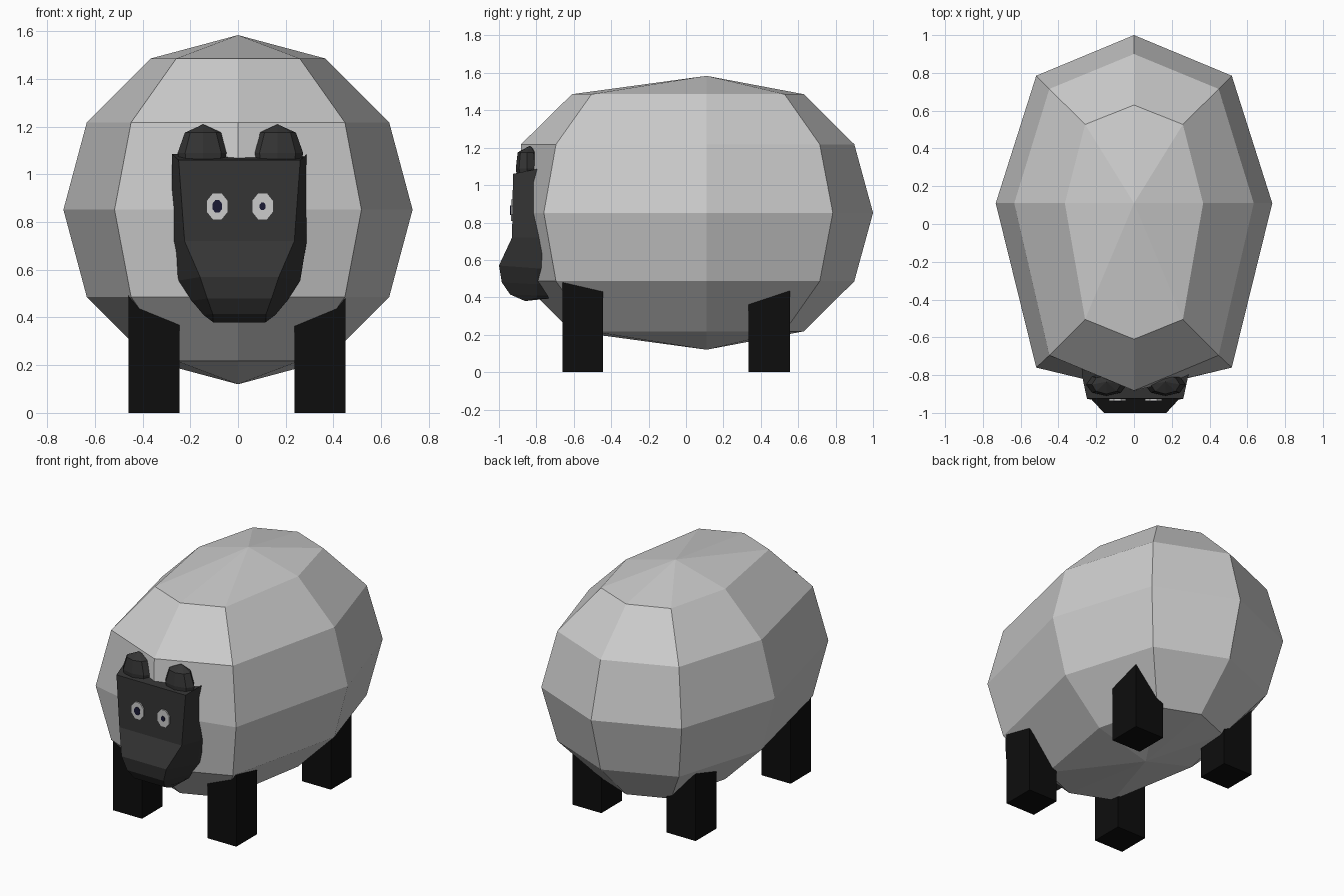
import bpy, bmesh
from math import sin, cos, pi, radians

if "Cube" in bpy.data.objects:
    bpy.data.objects.remove(bpy.data.objects["Cube"])


def material(name, rgb):
    m = bpy.data.materials.new(name)
    m.diffuse_color = (*rgb, 1)
    m.use_nodes = True
    m.node_tree.nodes["Principled BSDF"].inputs["Base Color"].default_value = m.diffuse_color
    return m


DARK = material("dark_face", (0.035, 0.035, 0.035))
BLACK = material("black_legs", (0.004, 0.004, 0.004))
WHITE = material("eye_white", (0.75, 0.75, 0.72))
NAVY = material("pupil_navy", (0.01, 0.01, 0.035))


def loft(name, rings, mat=None):
    """Skin closed rings of points; a one-point ring is a pole, other ends are capped."""
    bm = bmesh.new()
    vs = [[bm.verts.new(p) for p in ring] for ring in rings]
    for a, b in zip(vs, vs[1:]):
        n = max(len(a), len(b))
        for i in range(n):
            j = (i + 1) % n
            quad = [a[i % len(a)], a[j % len(a)], b[j % len(b)], b[i % len(b)]]
            bm.faces.new(list(dict.fromkeys(quad)))
    for end in (vs[0], vs[-1]):
        if len(end) > 2:
            bm.faces.new(end)
    bmesh.ops.recalc_face_normals(bm, faces=bm.faces)
    me = bpy.data.meshes.new(name)
    bm.to_mesh(me)
    bm.free()
    ob = bpy.data.objects.new(name, me)
    bpy.context.collection.objects.link(ob)
    if mat:
        me.materials.append(mat)
    return ob


# Woolly body: eight-sided ball, lengthened and blunt at both ends
MID_Y, MID_Z, R = 0.11, 0.852, 0.732
# per latitude: y of front, front corner, back corner, back
spans = {30: (-0.61, -0.505, 0.527, 0.63), 60: (-0.882, -0.695, 0.715, 0.9),
         90: (-0.885, -0.76, 0.785, 1.0)}
rings = [[(0, MID_Y, MID_Z + R)]]
for lat in range(30, 180, 30):
    f, fc, bc, b = spans[min(lat, 180 - lat)]
    ys = (f, fc, MID_Y, bc, b, bc, MID_Y, fc)
    r, z = R * sin(radians(lat)), MID_Z + R * cos(radians(lat))
    rings.append([(r * sin(k * pi / 4), y, z) for k, y in enumerate(ys)])
rings.append([(0, MID_Y, MID_Z - R)])
loft("woolly_body", rings)

# Legs: four plain posts
for end, y0, y1 in (("front", -0.66, -0.445), ("back", 0.335, 0.555)):
    for side, x0, x1 in (("left", 0.236, 0.45), ("right", -0.46, -0.246)):
        loft(f"{end}_{side}_leg",
             [[(x0, y0, z), (x1, y0, z), (x1, y1, z), (x0, y1, z)] for z in (0, 0.6)], BLACK)

# Head: z front, y front, half width front, z back, half width back
CX = 0.006
levels = [(1.06, -0.925, 0.255, 1.085, 0.282), (0.72, -0.93, 0.23, 0.72, 0.282),
          (0.57, -1.0, 0.165, 0.555, 0.255), (0.48, -0.985, 0.135, 0.47, 0.2),
          (0.415, -0.94, 0.112, 0.41, 0.15), (0.38, -0.86, 0.11, 0.395, 0.13)]
loft("head", [[(CX - wf, yf, zf), (CX + wf, yf, zf), (CX + wb, -0.8, zb), (CX + wb, -0.72, zb),
               (CX - wb, -0.72, zb), (CX - wb, -0.8, zb)]
              for zf, yf, wf, zb, wb in levels], DARK)


# Ears: low eight-sided domes on top of the head
def ear_ring(x, rx, ry, z):
    return [(x + rx * sin(k * pi / 4), -0.85 - ry * cos(k * pi / 4), z) for k in range(8)]


for side, x in (("right", -0.146), ("left", 0.166)):
    loft(f"{side}_ear", [ear_ring(x, 0.1, 0.055, 1.05), ear_ring(x, 0.107, 0.06, 1.09),
                         ear_ring(x, 0.077, 0.05, 1.175), [(x, -0.835, 1.21)]], DARK)


# Eyes: flat eight-sided discs with pupils of unequal size
def disc(name, x, rx, rz, y, mat):
    def ring(yy):
        return [(x + rx * cos((k + 0.5) * pi / 4) * 1.06, yy,
                 0.866 + rz * sin((k + 0.5) * pi / 4) * 1.06) for k in range(8)]
    loft(name, [ring(y), ring(-0.92)], mat)


for side, x, p in (("right", -0.087, 0.021), ("left", 0.103, 0.013)):
    disc(f"{side}_eye", x, 0.046, 0.058, -0.936, WHITE)
    disc(f"{side}_pupil", x, p, p * 1.25, -0.94, NAVY)
